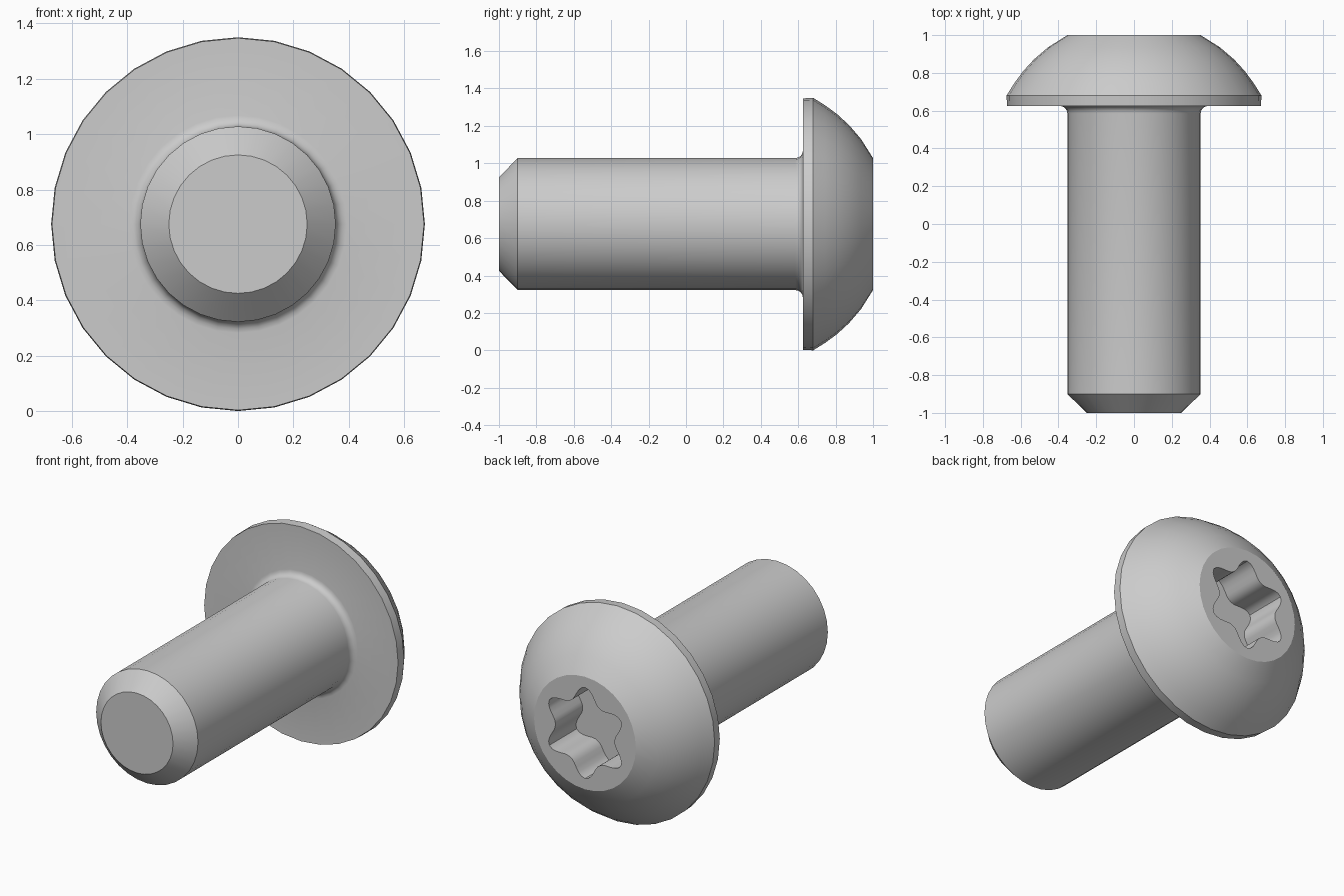
import bpy, bmesh
from math import sin, cos, pi, sqrt, radians

if "Cube" in bpy.data.objects:
    bpy.data.objects.remove(bpy.data.objects["Cube"])

CZ = 0.675   # height of the screw axis
SEG = 32


def finish(name, bm):
    bmesh.ops.remove_doubles(bm, verts=bm.verts, dist=1e-5)
    bmesh.ops.recalc_face_normals(bm, faces=bm.faces)
    mesh = bpy.data.meshes.new(name)
    bm.to_mesh(mesh)
    bm.free()
    ob = bpy.data.objects.new(name, mesh)
    bpy.context.collection.objects.link(ob)
    return ob


def loft(name, rings):
    """Skin equal-length closed rings of points and cap both ends."""
    bm = bmesh.new()
    loops = [[bm.verts.new(p) for p in ring] for ring in rings]
    n = len(loops[0])
    for a, b in zip(loops, loops[1:]):
        for i in range(n):
            j = (i + 1) % n
            bm.faces.new((a[i], a[j], b[j], b[i]))
    bm.faces.new(loops[0])
    bm.faces.new(loops[-1])
    return finish(name, bm)


def ring(radius, y, n=SEG):
    """Ring about the screw axis; radius may be a function of angle."""
    pts = []
    for i in range(n):
        t = 2 * pi * i / n
        r = radius(t) if callable(radius) else radius
        pts.append((r * sin(t), y, CZ + r * cos(t)))
    return pts


# screw body: chamfered tip, shank, fillet under the head, rim, dome
profile = [(0.25, -1), (0.353, -0.9), (0.353, 0.585)]
for k in range(1, 5):
    a = k / 4 * pi / 2
    profile.append((0.393 - 0.04 * cos(a), 0.585 + 0.04 * sin(a)))
profile += [(0.672, 0.625), (0.675, 0.68)]
for k in range(1, 6):
    y = 0.68 + 0.32 * k / 5
    profile.append((sqrt(0.576 - (y - 0.328) ** 2), y))
screw = loft("button_head_screw", [ring(r, y) for r, y in profile])


# six-lobed drive recess with one lobe pointing up
def lobe(t):
    return 0.205 + 0.08 * (cos(3 * t) ** 2) ** 1.3


cutter = loft("drive_recess_cutter", [ring(lobe, 0.73, 72), ring(lobe, 1.1, 72)])
cutter.hide_render = True

cut = screw.modifiers.new("drive_recess", 'BOOLEAN')
cut.operation = 'DIFFERENCE'
cut.solver = 'EXACT'
cut.object = cutter
bpy.context.view_layer.objects.active = screw
screw.select_set(True)
bpy.ops.object.modifier_apply(modifier=cut.name)
bpy.data.objects.remove(cutter)
bpy.ops.object.shade_smooth_by_angle(angle=radians(32))
